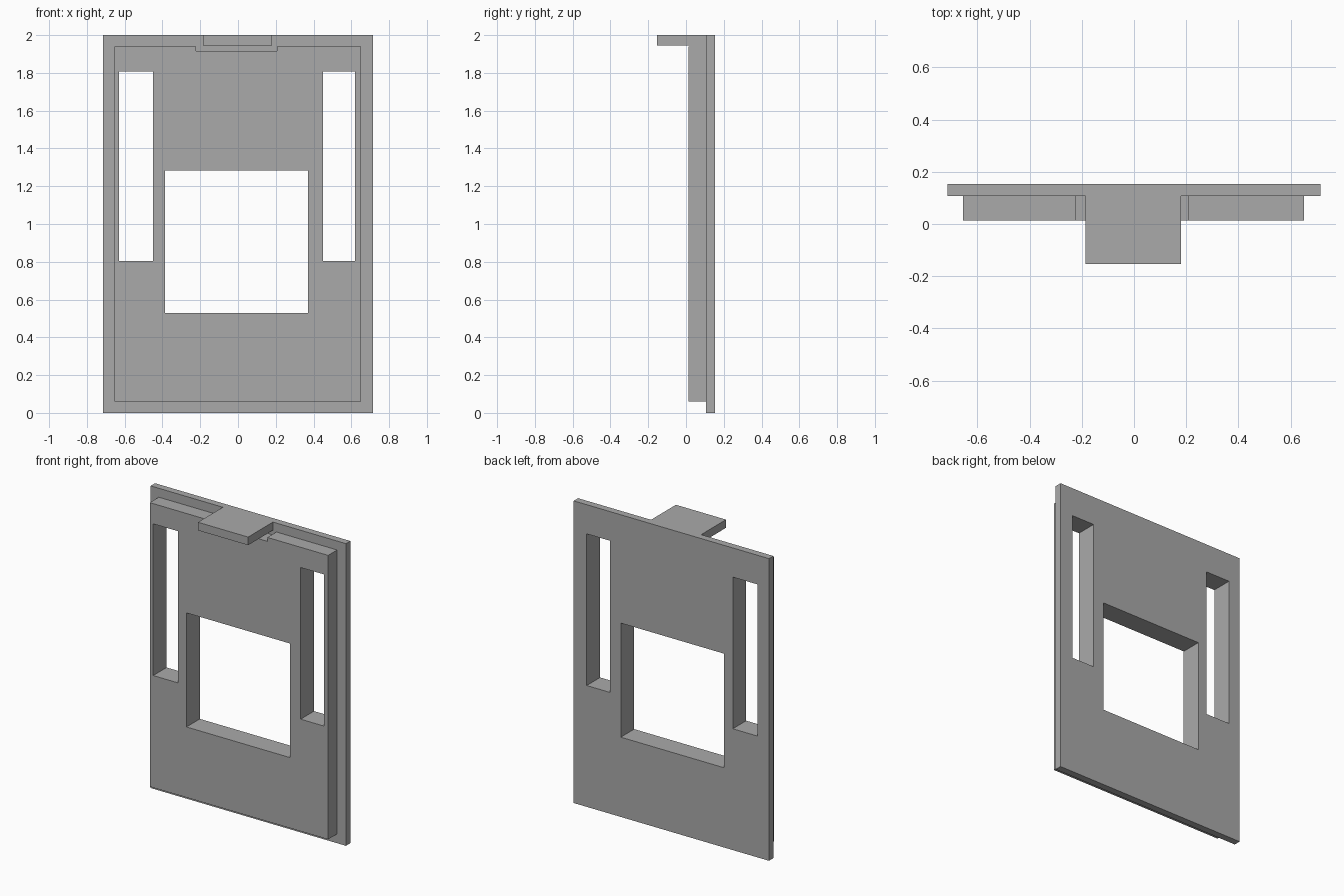
import bpy
import bmesh

default = bpy.data.objects.get("Cube")
if default:
    bpy.data.objects.remove(default, do_unlink=True)

grey = bpy.data.materials.new("plain grey")
grey.use_nodes = True
grey.diffuse_color = (0.4, 0.4, 0.4, 1)
grey.node_tree.nodes["Principled BSDF"].inputs["Base Color"].default_value = (0.4, 0.4, 0.4, 1)


def box(name, x, y, z):
    """Axis-aligned box from (low, high) ranges."""
    bm = bmesh.new()
    bmesh.ops.create_cube(bm, size=1)
    for v in bm.verts:
        v.co = [r[0] if c < 0 else r[1] for c, r in zip(v.co, (x, y, z))]
    mesh = bpy.data.meshes.new(name)
    bm.to_mesh(mesh)
    bm.free()
    mesh.materials.append(grey)
    ob = bpy.data.objects.new(name, mesh)
    bpy.context.collection.objects.link(ob)
    return ob


def cut(target, cutters):
    """Subtract the cutters and bake the result into the mesh."""
    for c in cutters:
        mod = target.modifiers.new("cut", "BOOLEAN")
        mod.operation = "DIFFERENCE"
        mod.solver = "EXACT"
        mod.object = c
    deps = bpy.context.evaluated_depsgraph_get()
    baked = bpy.data.meshes.new_from_object(target.evaluated_get(deps))
    target.modifiers.clear()
    target.data = baked


BACK, STEP, FRONT = 0.153, 0.107, 0.013
THROUGH = (-0.5, 0.5)

# Backing plate and the smaller raised panel in front of it
back_plate = box("back_plate", (-0.715, 0.715), (STEP, BACK), (0, 2))
raised_panel = box("raised_panel", (-0.655, 0.651), (FRONT, STEP), (0.061, 1.941))

# Openings through both layers
openings = [
    box("right_slot_cutter", (-0.63, -0.45), THROUGH, (0.803, 1.807)),
    box("left_slot_cutter", (0.45, 0.62), THROUGH, (0.803, 1.807)),
    box("window_cutter", (-0.386, 0.37), THROUGH, (0.528, 1.283)),
]
# Shallow notch in the panel's top edge, under the tab
notch = box("notch_cutter", (-0.222, 0.206), THROUGH, (1.915, 2.1))

cut(back_plate, openings)
cut(raised_panel, openings + [notch])
for helper in openings + [notch]:
    bpy.data.objects.remove(helper, do_unlink=True)

# Tab reaching forward from the top edge
box("top_tab", (-0.186, 0.181), (-0.153, STEP), (1.946, 2))
